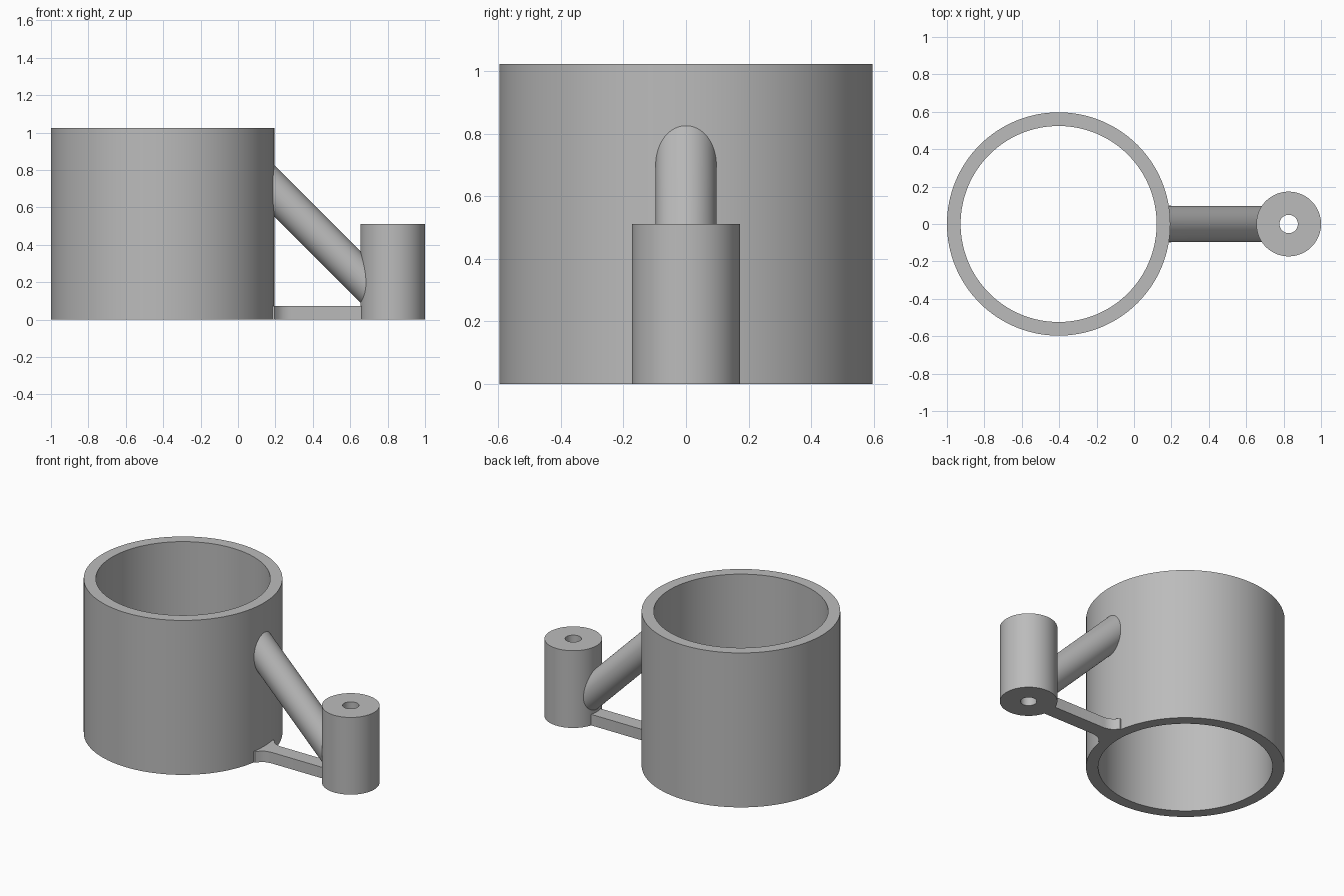
import bpy, bmesh, math
from mathutils import Matrix, Vector

if "Cube" in bpy.data.objects:
    bpy.data.objects.remove(bpy.data.objects["Cube"], do_unlink=True)

gray = bpy.data.materials.new("plain gray")
gray.use_nodes = True
gray.diffuse_color = (0.5, 0.5, 0.5, 1)
gray.node_tree.nodes["Principled BSDF"].inputs["Base Color"].default_value = (0.5, 0.5, 0.5, 1)


def finish(bm, name, smooth=True):
    bmesh.ops.recalc_face_normals(bm, faces=bm.faces)
    mesh = bpy.data.meshes.new(name)
    bm.to_mesh(mesh)
    bm.free()
    mesh.materials.append(gray)
    obj = bpy.data.objects.new(name, mesh)
    bpy.context.collection.objects.link(obj)
    if smooth:
        bpy.ops.object.select_all(action="DESELECT")
        obj.select_set(True)
        bpy.context.view_layer.objects.active = obj
        bpy.ops.object.shade_smooth_by_angle(angle=math.radians(30))
    return obj


def tube(name, x, outer, inner, height, sides):
    """Upright open tube: four circles joined into walls and end rings."""
    bm = bmesh.new()
    loops = []
    for r, z in ((outer, 0), (outer, height), (inner, height), (inner, 0)):
        loops.append([bm.verts.new((x + r * math.cos(a), r * math.sin(a), z))
                      for a in (math.tau * i / sides for i in range(sides))])
    for k in range(4):
        a, b = loops[k], loops[(k + 1) % 4]
        for i in range(sides):
            j = (i + 1) % sides
            bm.faces.new((a[i], a[j], b[j], b[i]))
    return finish(bm, name)


# Large holder ring and small drilled post
tube("holder_ring", -0.403, 0.597, 0.524, 1.024, 128)
tube("mounting_post", 0.827, 0.173, 0.049, 0.512, 96)

# Diagonal round strut, cut upright inside both walls
bm = bmesh.new()
place = Matrix.Translation((0.43, 0, 0.452)) @ Matrix.Rotation(math.radians(135), 4, "Y")
bmesh.ops.create_cone(bm, cap_ends=True, segments=64, radius1=0.0975, radius2=0.0975,
                      depth=1.2, matrix=place)
for x, side in ((0.165, -1), (0.72, 1)):
    geom = bm.verts[:] + bm.edges[:] + bm.faces[:]
    cut = bmesh.ops.bisect_plane(bm, geom=geom, plane_co=(x, 0, 0), plane_no=(side, 0, 0),
                                 clear_outer=True)
    rim = [e for e in cut["geom_cut"] if isinstance(e, bmesh.types.BMEdge)]
    bmesh.ops.edgeloop_fill(bm, edges=rim)
finish(bm, "diagonal_strut")

# Flat base arm, flaring out where it meets the ring
half = [(0.165, 0.1), (0.195, 0.1), (0.215, 0.075), (0.24, 0.058), (0.275, 0.05), (0.7, 0.05)]
outline = half + [(x, -y) for x, y in reversed(half)]
bm = bmesh.new()
base = bm.faces.new([bm.verts.new((x, y, 0)) for x, y in outline])
top = bmesh.ops.extrude_face_region(bm, geom=[base])["geom"]
bmesh.ops.translate(bm, vec=Vector((0, 0, 0.073)),
                    verts=[v for v in top if isinstance(v, bmesh.types.BMVert)])
if not any(f.normal.z < -0.9 and f.calc_center_median().z < 0.01 for f in bm.faces):
    bm.normal_update()
finish(bm, "base_arm")
